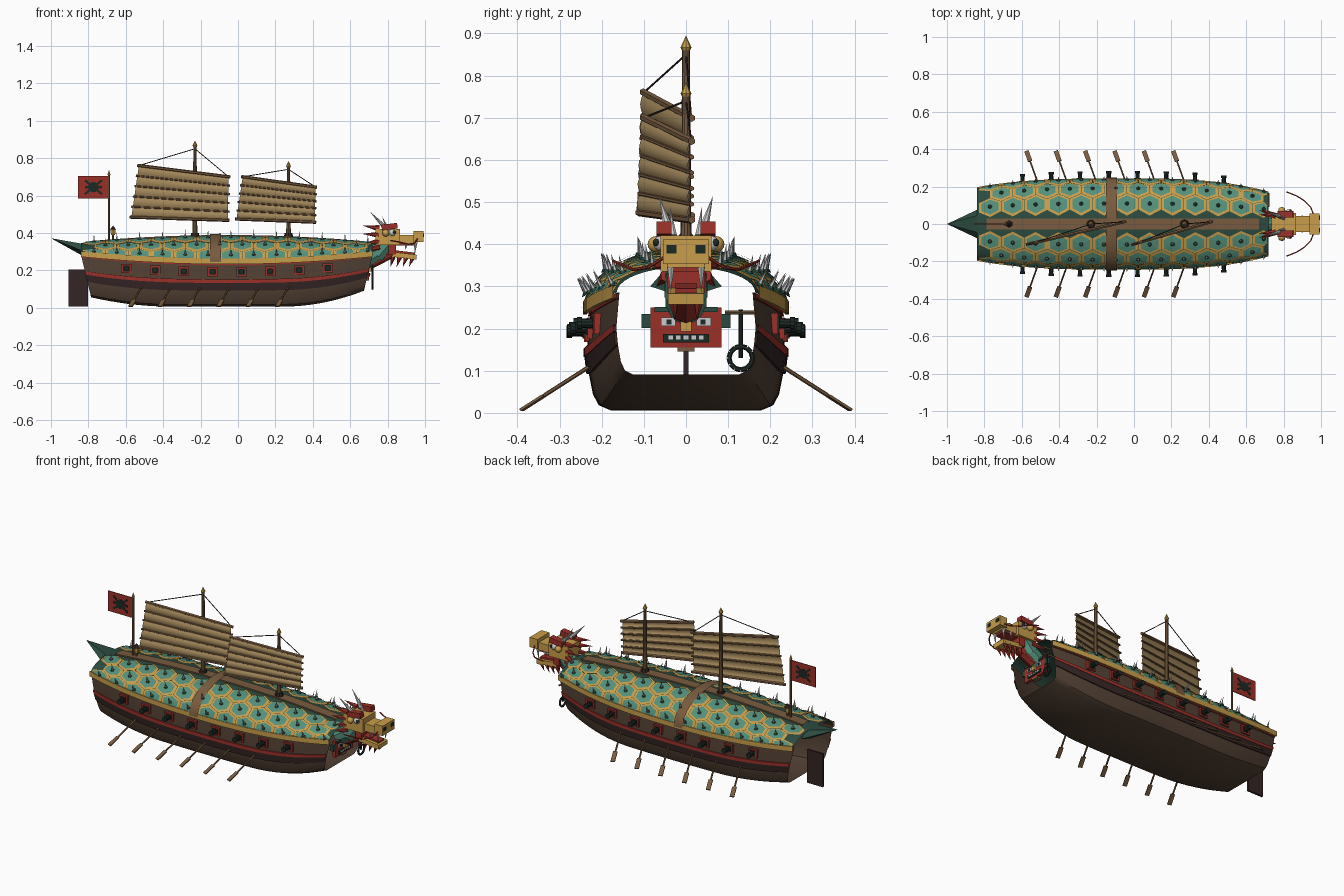
import bpy, bmesh, math
from mathutils import Vector, Matrix

if "Cube" in bpy.data.objects:
    bpy.data.objects.remove(bpy.data.objects["Cube"])

COLOURS = {
    "hull_brown": (.085, .052, .034), "dark_brown": (.035, .018, .018),
    "red": (.33, .03, .022), "gold": (.58, .34, .07),
    "teal": (.09, .28, .2), "dark_green": (.025, .07, .05),
    "sail_tan": (.42, .28, .12), "silver": (.6, .6, .62),
    "wood": (.19, .105, .05), "black_green": (.012, .022, .018)}
MATS = {}
for key, rgb in COLOURS.items():
    m = bpy.data.materials.new(key)
    m.use_nodes = True
    m.diffuse_color = (*rgb, 1)
    m.node_tree.nodes["Principled BSDF"].inputs["Base Color"].default_value = (*rgb, 1)
    m.node_tree.nodes["Principled BSDF"].inputs["Roughness"].default_value = .7
    MATS[key] = m

PARTS = {}


def part(name, mat):
    """Growing mesh for one named part."""
    return PARTS.setdefault(name, (bmesh.new(), mat))[0]


def box(name, mat, centre, size, tilt=0):
    m = Matrix.Translation(centre) @ Matrix.Rotation(tilt, 4, 'Y') @ Matrix.Diagonal((*size, 1))
    bmesh.ops.create_cube(part(name, mat), size=1, matrix=m)


def rod(name, mat, a, b, r1, r2=None, sides=8):
    a, b = Vector(a), Vector(b)
    d = b - a
    m = Matrix.Translation((a + b) / 2) @ d.to_track_quat('Z', 'Y').to_matrix().to_4x4()
    bmesh.ops.create_cone(part(name, mat), cap_ends=True, segments=sides, radius1=r1,
                          radius2=r1 if r2 is None else r2, depth=d.length, matrix=m)


def ball(name, mat, centre, r):
    bmesh.ops.create_uvsphere(part(name, mat), u_segments=12, v_segments=8, radius=r,
                              matrix=Matrix.Translation(centre))


def polygon(name, mat, points):
    bm = part(name, mat)
    bm.faces.new([bm.verts.new(p) for p in points])


def loft(name, mat, rows):
    bm = part(name, mat)
    grid = [[bm.verts.new(p) for p in row] for row in rows]
    for a, b in zip(grid, grid[1:]):
        for i in range(len(a) - 1):
            bm.faces.new((a[i], a[i + 1], b[i + 1], b[i]))


# Ship lines: width, sheer, keel and ridge along the length
def t(x): return (x + .06) / .78
def width(x): return .235 * (1 - (.3 if x > 0 else .2) * abs(t(x)) ** 3)
def sheer(x): return .245 + .04 * t(x) ** 2
def ridge(x): return .383 - .037 * t(x) ** 2
def keel(x): return .006 + (.085 if x > 0 else .05) * max(0, (abs(t(x)) - .4) / .6) ** 2


SECTION = [(0, 0), (.76, 0), (.88, .05), (.94, .16), (.98, .36), (1, .53), (1, .61), (.96, 1)]


def side(x, f, out=0):
    """Point on the hull side at height fraction f."""
    for (y0, f0), (y1, f1) in zip(SECTION[1:], SECTION[2:]):
        if f <= f1:
            break
    y = y0 + (y1 - y0) * (f - f0) / (f1 - f0)
    return Vector((x * (1 - .065 * (1 - f)), y * width(x) + out,
                   keel(x) + f * (sheer(x) - keel(x))))


def roof(x, s, out=0):
    """Point on the roof, s from 0 at the ridge to 1 at the eave."""
    a = s * math.pi / 2
    w, h = width(x), ridge(x) - sheer(x)
    n = Vector((0, math.sin(a) / w, math.cos(a) / h)).normalized()
    return Vector((x, w * math.sin(a), sheer(x) + h * math.cos(a))) + n * out


def flip(p, s): return Vector((p[0], p[1] * s, p[2]))


STATIONS = [-.84 + 1.56 * i / 30 for i in range(31)]

# Open-ended hull shell
rows = []
for x in STATIONS:
    half = [side(x, f) if f else Vector((x * .935, y * width(x), keel(x))) for y, f in SECTION]
    rows.append([flip(p, -1) for p in reversed(half[1:])] + half)
loft("hull", "hull_brown", rows)

# Roof shell
loft("roof", "dark_green", [[flip(roof(x, abs(i) / 10), 1 if i > 0 else -1)
                             for i in range(-10, 11)] for x in STATIONS])

for s in (1, -1):
    # Wales and trim strips along the hull
    for name, mat, lo, hi, out in (("wale", "dark_brown", .36, .53, .006),
                                   ("red_stripe", "red", .53, .61, .008),
                                   ("upper_trim", "red", .93, 1, .005)):
        loft(name, mat, [[flip(side(x, f, o), s) for f, o in
                          ((lo, 0), (lo, out), (hi, out), (hi, 0))] for x in STATIONS])
    loft("eave", "gold", [[flip(roof(x, 1, o) + Vector((0, 0, z)), s) for o, z in
                           ((0, -.012), (.009, -.012), (.009, .018), (0, .018))] for x in STATIONS])

    # Hexagonal armour plates with spikes
    for row in range(3):
        sc = .30 + .275 * row
        for i in range(13):
            xc = -.77 + .122 * i + (.061 if row % 2 else 0)
            if xc > .7:
                continue
            for name, mat, k, out in (("plate_rims", "gold", .98, .005),
                                      ("armour_plates", "teal", .76, .009)):
                ring = []
                for c in range(6):
                    a = math.radians(60 * c)
                    x = min(.715, max(-.83, xc + .0705 * k * math.sin(a)))
                    ring.append(flip(roof(x, min(1, sc + .183 * k * math.cos(a)), out), s))
                mid = flip(roof(xc, sc, out), s)
                for c in range(6):
                    polygon(name, mat, (mid, ring[c], ring[(c + 1) % 6]))
            base = roof(xc, sc, .008)
            up = (roof(xc, sc, 1) - roof(xc, sc) + Vector((0, 0, 1.2))).normalized()
            rod("spike_bosses", "dark_green", flip(base, s), flip(base + up * .006, s), .012, .008, 6)
            rod("spikes", "silver", flip(base, s), flip(base + up * .045, s), .006, 0, 6)

    # Gun ports and cannons
    for i in range(8):
        x = -.605 + .156 * i
        p = side(x, .78)
        x, y, z = p.x, p.y * s, p.z
        box("port_frames", "red", (x, y, z), (.056, .022, .05))
        box("port_openings", "black_green", (x, y + .009 * s, z), (.036, .012, .032))
        rod("cannons", "black_green", (x, y - .03 * s, z), (x, y + .045 * s, z), .014, .011, 10)
        rod("cannon_muzzles", "black_green", (x, y + .04 * s, z), (x, y + .052 * s, z), .015, .015, 10)

    # Oars
    for i in range(6):
        tip = Vector((-.575 + .157 * i, .39 * s, .007))
        inner = tip + Vector((.065, -.18 * s, .115))
        blade = tip.lerp(inner, .3)
        rod("oar_shafts", "wood", inner, blade, .005, .005, 6)
        bm = part("oar_blades", "wood")
        turn = (inner - tip).to_track_quat('Z', 'X').to_matrix().to_4x4()
        bmesh.ops.create_cube(bm, size=1, matrix=Matrix.Translation((tip + blade) / 2) @ turn
                              @ Matrix.Diagonal((.006, .024, (blade - tip).length, 1)))

# Ridge walkway and cross strap
loft("ridge_walkway", "wood", [[(x, y, ridge(x) + z) for y, z in
                                ((-.03, -.01), (-.03, .006), (.03, .006), (.03, -.01))]
                               for x in STATIONS[1:-1]])
loft("cross_strap", "wood", [[flip(roof(x, abs(i) / 10, .013), 1 if i > 0 else -1)
                              for i in range(-10, 11)] for x in (-.15, -.092)])

# Stern tail and rudder
tail = [(-.82, y, z) for y, z in ((-.085, .3), (0, .272), (.085, .3), (.05, .34), (-.05, .34))]
for i in range(5):
    polygon("stern_tail", "dark_green", (tail[i], tail[(i + 1) % 5], (-1, 0, .372)))
polygon("stern_tail", "dark_green", tail)
box("rudder", "dark_brown", (-.853, 0, .105), (.104, .012, .198))


# Masts, battened sails and rigging
def rig(label, x, top, corners, panels):
    rod(label + "_mast", "wood", (x, 0, .3), (x, 0, top - .03), .014, .009, 10)
    rod(label + "_mast_step", "dark_brown", (x, 0, .375), (x, 0, .4), .026, .02, 8)
    rod(label + "_collar", "gold", (x, 0, top - .036), (x, 0, top - .028), .009, .013)
    rod(label + "_finial", "gold", (x, 0, top - .028), (x, 0, top), .013, 0)
    tl, tr, br, bl = map(Vector, corners)
    rows = []
    for i in range(panels * 4 + 1):
        f = i / (panels * 4)
        a, b = tl.lerp(bl, f), tr.lerp(br, f)
        belly = Vector((0, -.008 * math.sin(math.pi * (i % 4) / 4), 0))
        rows.append([a.lerp(b, j / 6) + belly for j in range(7)])
        if i % 4 == 0:
            rod(label + "_battens", "wood", a.lerp(b, -.015), a.lerp(b, 1.015),
                .009 if i in (0, panels * 4) else .006, sides=6)
    loft(label + "_sail", "sail_tan", rows)
    head = (x, 0, top - .045)
    for p in (tl, tr):
        rod(label + "_rigging", "dark_brown", head, p, .0025, sides=5)


rig("main", -.23, .895, ((-.53, -.1, .76), (-.05, .012, .7), (-.055, .012, .468), (-.57, -.108, .485)), 5)
rig("fore", .27, .785, ((.025, -.1, .7), (.415, .012, .645), (.41, .012, .458), (-.008, -.11, .475)), 5)

# Flag with a shield-beast emblem, and stern lantern
rod("flag_pole", "wood", (-.69, 0, .33), (-.69, 0, .715), .006)
rod("flag_finial", "gold", (-.69, 0, .71), (-.69, 0, .738), .009, 0)
box("flag", "red", (-.773, 0, .645), (.163, .004, .12))
rod("emblem", "black_green", (-.773, -.004, .645), (-.773, .004, .645), .028, sides=12)
for sx in (1, -1):
    box("emblem", "black_green", (-.773 + .036 * sx, 0, .645), (.02, .008, .014))
    for sz in (1, -1):
        box("emblem", "black_green", (-.773 + .032 * sx, 0, .645 + .026 * sz),
            (.036, .008, .012), -.7 * sx * sz)
rod("lantern_post", "wood", (-.668, 0, .34), (-.668, 0, .39), .005)
rod("lantern", "gold", (-.668, 0, .388), (-.668, 0, .418), .013, .016, 6)
rod("lantern_cap", "dark_brown", (-.668, 0, .418), (-.668, 0, .44), .02, 0, 6)

# Bow mask with eyes and teeth
box("mask", "red", (.69, 0, .203), (.02, .168, .095))
box("mask_mouth", "black_green", (.701, 0, .177), (.008, .108, .02))
box("mask_nose", "gold", (.705, 0, .205), (.02, .026, .024))
box("mask_bracket", "wood", (.685, 0, .152), (.03, .04, .012))
box("mask_brow", "dark_green", (.7, 0, .245), (.014, .15, .012))
for i in range(5):
    box("mask_teeth", "silver", (.705, -.036 + .018 * i, .179), (.006, .011, .01))
for s in (1, -1):
    box("mask_eyes", "silver", (.701, .042 * s, .216), (.008, .034, .02))
    box("mask_pupils", "black_green", (.705, .04 * s, .216), (.006, .012, .012))
    box("mask_ears", "dark_green", (.69, .095 * s, .218), (.02, .022, .034))

# Ring anchor
ring = [Vector((.72, .13 + .028 * math.cos(i * math.pi / 6), .13 + .028 * math.sin(i * math.pi / 6)))
        for i in range(12)]
for i in range(12):
    rod("anchor_ring", "black_green", ring[i - 1], ring[i], .006, sides=6)
rod("anchor_shank", "black_green", (.72, .13, .13), (.72, .13, .245), .005)
rod("anchor_stock", "wood", (.72, .092, .238), (.72, .165, .238), .005)

# Dragon neck and head
rod("neck", "teal", (.67, 0, .25), (.75, 0, .3), .05, .052, 10)
rod("neck", "teal", (.74, 0, .285), (.81, 0, .365), .054, .046, 10)
rod("throat", "red", (.71, 0, .245), (.83, 0, .3), .035, .03, 8)
box("skull", "gold", (.8, 0, .378), (.13, .12, .085))
box("snout", "gold", (.9, 0, .367), (.12, .088, .045))
box("nose", "gold", (.965, 0, .382), (.052, .11, .058))
box("palate", "red", (.88, 0, .34), (.13, .07, .012))
box("lower_jaw", "gold", (.89, 0, .278), (.13, .085, .026), .12)
box("tongue", "red", (.885, 0, .297), (.12, .05, .01), .12)
box("jaw_hinge", "red", (.825, 0, .315), (.04, .09, .06))
for s in (1, -1):
    box("nostrils", "black_green", (.991, .034 * s, .388), (.006, .024, .02))
    ball("cheeks", "gold", (.79, .072 * s, .4), .019)
    ball("eyes", "silver", (.825, .06 * s, .402), .018)
    ball("pupils", "black_green", (.835, .07 * s, .404), .009)
    box("brows", "red", (.81, .052 * s, .434), (.085, .036, .03), -.12)
    rod("horns", "silver", (.785, .04 * s, .43), (.705, .064 * s, .515), .013, 0)
    rod("horns", "silver", (.8, .03 * s, .42), (.77, .038 * s, .49), .009, 0)
    rod("fangs", "silver", (.95, .036 * s, .352), (.945, .036 * s, .285), .01, 0, 6)
    rod("fangs", "silver", (.9, .038 * s, .345), (.895, .038 * s, .305), .008, 0, 6)
    # Mane flames, beard and whiskers
    for z, dy, dz in ((.425, .04, .03), (.39, .065, .01), (.355, .075, -.025), (.325, .06, -.05)):
        rod("mane", "red", (.755, .045 * s, z), (.665, (.01 + dy) * s, z + dz * .5), .017, 0, 6)
    for i in range(4):
        rod("beard", "red", (.83 + .035 * i, .03 * s, .272), (.815 + .033 * i, .026 * s, .218), .014, 0, 6)
    path = [(.96, .05, .37), (.945, .09, .345), (.91, .125, .34), (.87, .15, .35), (.815, .172, .36)]
    for a, b in zip(path, path[1:]):
        rod("whiskers", "red", flip(a, s), flip(b, s), .004, .0035, 6)

# Finish every part as an object
for name, (bm, mat) in PARTS.items():
    bmesh.ops.recalc_face_normals(bm, faces=bm.faces)
    me = bpy.data.meshes.new(name)
    bm.to_mesh(me)
    bm.free()
    me.materials.append(MATS[mat])
    ob = bpy.data.objects.new(name, me)
    bpy.context.collection.objects.link(ob)
    bpy.ops.object.select_all(action='DESELECT')
    ob.select_set(True)
    bpy.context.view_layer.objects.active = ob
    bpy.ops.object.shade_smooth_by_angle(angle=math.radians(35))
